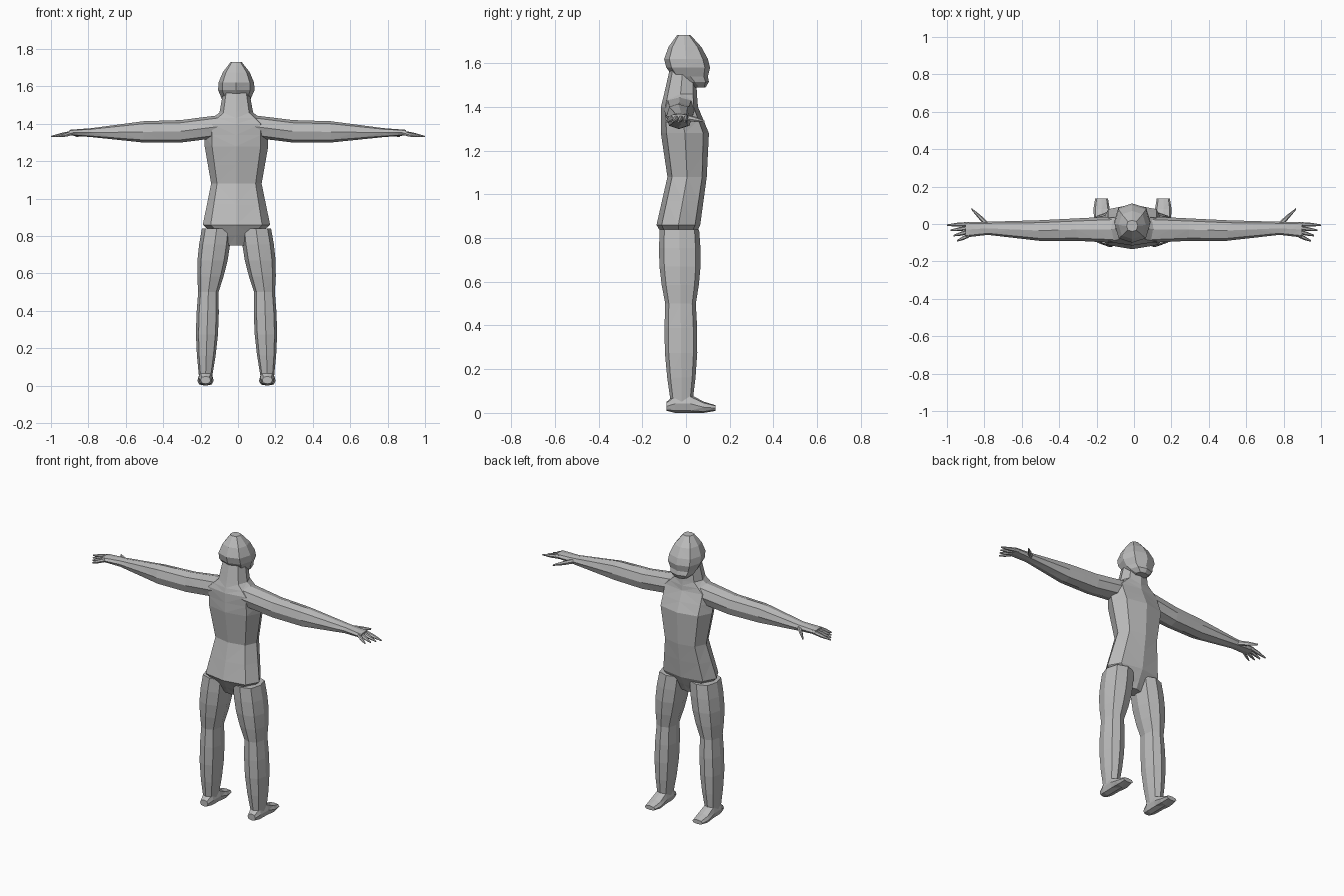
import bpy, bmesh, math
from mathutils import Vector

if "Cube" in bpy.data.objects:
    bpy.data.objects.remove(bpy.data.objects["Cube"])

grey = (.5, .5, .5, 1)
skin = bpy.data.materials.new("plain grey")
skin.use_nodes = True
skin.diffuse_color = grey
skin.node_tree.nodes["Principled BSDF"].inputs["Base Color"].default_value = grey

LEAN = -.01  # the body sits a touch off centre; the fingertips do not
FULLNESS = 1.08  # pushes the diagonal corners out for a squarer section


def joint(x, y, z, width, depth):
    """A place on a limb's axis and the half sizes of the section there."""
    return Vector((x, y, z)), Vector((width, depth))


def stations(joints, steps, bulge):
    """Subdivide each span between joints, swelling it in the middle."""
    result = [joints[0]]
    for (place, size), (next_place, next_size) in zip(joints, joints[1:]):
        for step in range(1, steps + 1):
            t = step / steps
            swell = bulge * math.sin(math.pi * t)
            section = size.lerp(next_size, t) + Vector((swell, swell))
            result.append((place.lerp(next_place, t), section))
    return result


def section_loop(bm, place, size, across, side, sides):
    """Add one ring of corners, mirrored for the right side."""
    loop = []
    for i in range(sides):
        angle = math.tau * i / sides
        reach = FULLNESS if i % 2 else 1
        corner = place.copy()
        corner[across[0]] += size.x * math.cos(angle) * reach
        corner[across[1]] += size.y * math.sin(angle) * reach
        lean = LEAN * (1 - min(1, abs(corner.x)))
        corner.x = side * corner.x + lean
        loop.append(bm.verts.new(corner))
    return loop


def build_limb(name, joints, side=1, steps=2, bulge=0, sides=8):
    """Skin a chain of joints with flat triangles, along its longest direction."""
    span = joints[-1][0] - joints[0][0]
    along = max(range(3), key=lambda axis: abs(span[axis]))
    across = [axis for axis in range(3) if axis != along]
    bm = bmesh.new()
    loops = [section_loop(bm, place, size, across, side, sides)
             for place, size in stations(joints, steps, bulge)]
    for low, high in zip(loops, loops[1:]):
        for i in range(sides):
            j = (i + 1) % sides
            bm.faces.new((low[i], low[j], high[j], high[i]))
    bm.faces.new(loops[0])
    bm.faces.new(loops[-1])
    bmesh.ops.triangulate(bm, faces=bm.faces[:])
    bmesh.ops.recalc_face_normals(bm, faces=bm.faces[:])
    mesh = bpy.data.meshes.new(name)
    bm.to_mesh(mesh)
    bm.free()
    mesh.materials.append(skin)
    bpy.context.collection.objects.link(bpy.data.objects.new(name, mesh))


# Torso: crotch, hips, waist, chest, shoulders, collar and neck
crotch = joint(0, -.03, .75, .05, .04)
hips = joint(0, -.035, .86, .18, .1)
waist = joint(0, .005, 1.08, .135, .09)
chest = joint(0, -.005, 1.28, .17, .11)
shoulders = joint(0, -.03, 1.4, .17, .085)
collar = joint(0, -.025, 1.46, .09, .075)
neck = joint(0, -.015, 1.57, .07, .06)
build_limb("torso", [crotch, hips, waist, chest, shoulders, collar, neck])

# Head, with the chin pushed forward
chin = joint(0, .06, 1.49, .04, .03)
jaw = joint(0, .02, 1.54, .08, .08)
brow = joint(0, 0, 1.62, .095, .1)
crown = joint(0, -.01, 1.73, .03, .03)
build_limb("head", [chin, jaw, brow, crown], bulge=.01)

for label, side in (("left", 1), ("right", -1)):
    # Leg
    hip = joint(.105, -.03, .84, .08, .09)
    knee = joint(.15, -.025, .5, .055, .07)
    ankle = joint(.165, -.02, .05, .036, .05)
    build_limb(label + "_leg", [hip, knee, ankle], side, steps=4, bulge=.014)

    # Foot, from heel to toes
    heel = joint(.165, -.09, .03, .027, .02)
    arch = joint(.165, -.05, .042, .038, .042)
    instep = joint(.165, .02, .042, .04, .042)
    ball = joint(.165, .08, .026, .044, .026)
    toes = joint(.165, .135, .022, .035, .013)
    build_limb(label + "_foot", [heel, arch, instep, ball, toes], side, steps=1)

    # Arm and palm
    shoulder = joint(.1, -.03, 1.385, .07, .06)
    upper_arm = joint(.3, -.03, 1.36, .06, .06)
    elbow = joint(.5, -.035, 1.357, .055, .057)
    wrist = joint(.78, -.023, 1.353, .035, .024)
    knuckles = joint(.9, -.03, 1.353, .042, .015)
    build_limb(label + "_arm", [shoulder, upper_arm, elbow, wrist, knuckles], side)

    # Fingers fan out from the knuckles, each shorter than the last
    for i, finger in enumerate(("index", "middle", "ring", "little")):
        root = joint(.88, -.02 * i, 1.353, .011, .012)
        tip = joint(1 - .018 * i, -.006 - .028 * i, 1.332, .004, .004)
        build_limb(f"{label}_{finger}_finger", [root, tip], side, bulge=.003, sides=6)

    # Thumb
    root = joint(.775, -.01, 1.353, .018, .014)
    tip = joint(.867, .08, 1.335, .005, .005)
    build_limb(label + "_thumb", [root, tip], side, bulge=.003, sides=6)
